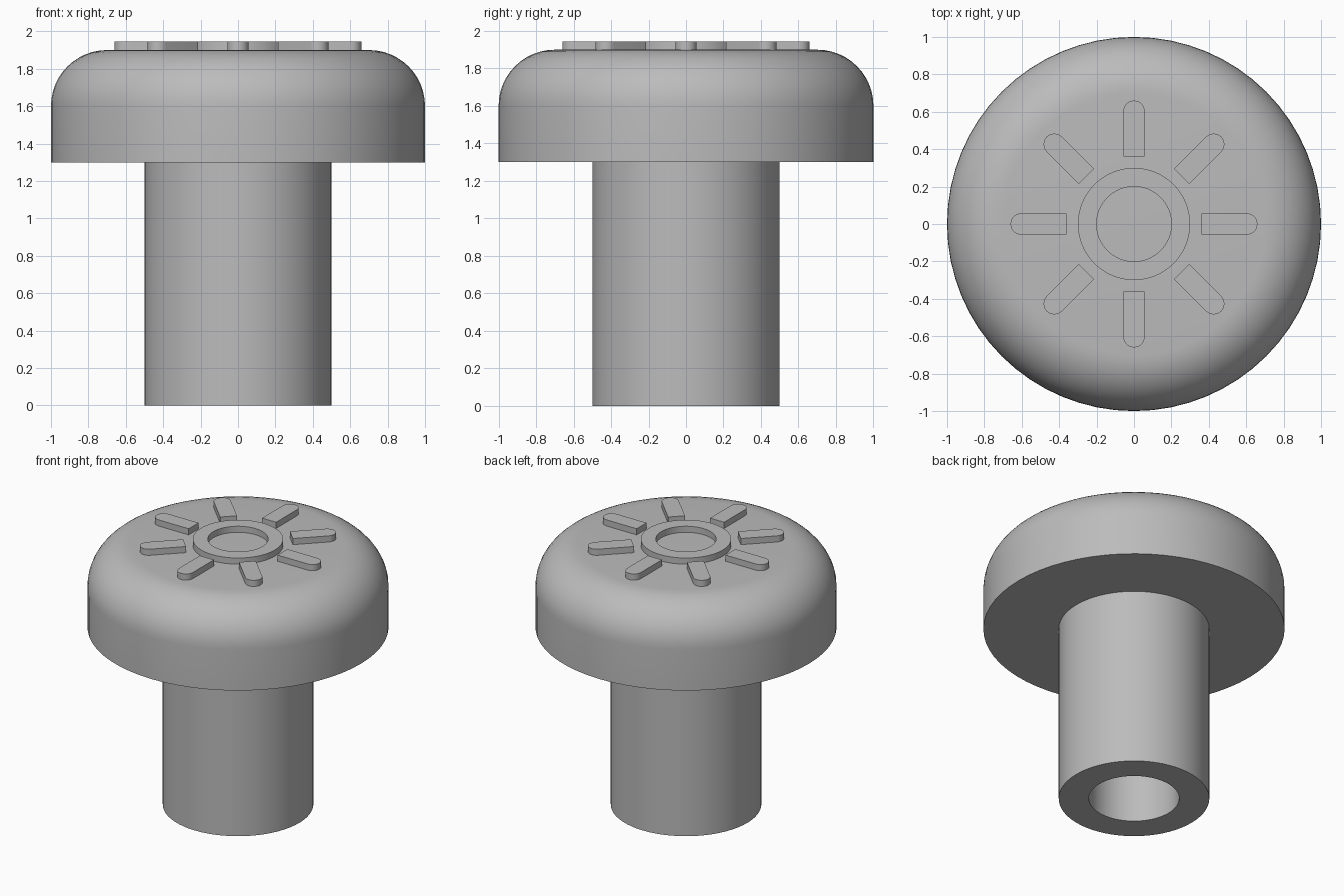
import bpy, bmesh
from math import sin, cos, pi, radians

SEGMENTS = 64

old = bpy.data.objects.get("Cube")
if old:
    bpy.data.objects.remove(old, do_unlink=True)

grey = bpy.data.materials.new("plain grey")
grey.use_nodes = True
colour = (0.5, 0.5, 0.5, 1)
grey.diffuse_color = colour
grey.node_tree.nodes["Principled BSDF"].inputs["Base Color"].default_value = colour


def finish(name, bm):
    bmesh.ops.remove_doubles(bm, verts=bm.verts, dist=1e-5)
    bmesh.ops.recalc_face_normals(bm, faces=bm.faces)
    mesh = bpy.data.meshes.new(name)
    bm.to_mesh(mesh)
    bm.free()
    mesh.materials.append(grey)
    obj = bpy.data.objects.new(name, mesh)
    bpy.context.collection.objects.link(obj)
    bpy.ops.object.select_all(action="DESELECT")
    obj.select_set(True)
    bpy.context.view_layer.objects.active = obj
    bpy.ops.object.shade_smooth_by_angle(angle=radians(30))
    return obj


def lathe(name, profile, closed=False):
    """Spin a (radius, height) profile around the z axis."""
    bm = bmesh.new()
    verts = [bm.verts.new((r, 0, z)) for r, z in profile]
    edges = [bm.edges.new(pair) for pair in zip(verts, verts[1:])]
    if closed:
        edges.append(bm.edges.new((verts[-1], verts[0])))
    bmesh.ops.spin(bm, geom=verts + edges, cent=(0, 0, 0), axis=(0, 0, 1),
                   angle=2 * pi, steps=SEGMENTS, use_merge=True)
    return finish(name, bm)


# Hollow stem, its bore running up to the underside of the cap
lathe("stem", [(0.3, 1.3), (0.3, 0), (0.5, 0), (0.5, 1.3)])

# Cap with a generously rounded upper rim
rim = [(0.7 + 0.3 * cos(a), 1.6 + 0.3 * sin(a))
       for a in (pi / 2 * i / 12 for i in range(13))]
lathe("cap", [(0, 1.3), (1, 1.3)] + rim + [(0, 1.9)])

# Raised ring in the middle of the cap
BASE, TOP = 1.895, 1.945
lathe("centre_ring", [(0.2, BASE), (0.3, BASE), (0.3, TOP), (0.2, TOP)], closed=True)


# Eight raised rays, square inside and round outside
def ray(index):
    half = 0.057
    outline = [(0.36, half), (0.36, -half)]
    outline += [(0.603 + half * cos(a), half * sin(a))
                for a in (pi * (i / 12 - 0.5) for i in range(13))]
    bm = bmesh.new()
    face = bm.faces.new([bm.verts.new((x, y, BASE)) for x, y in outline])
    extruded = bmesh.ops.extrude_face_region(bm, geom=[face], use_keep_orig=True)
    top = [v for v in extruded["geom"] if isinstance(v, bmesh.types.BMVert)]
    bmesh.ops.translate(bm, verts=top, vec=(0, 0, TOP - BASE))
    finish(f"ray_{index + 1}", bm).rotation_euler.z = index * pi / 4


for i in range(8):
    ray(i)
